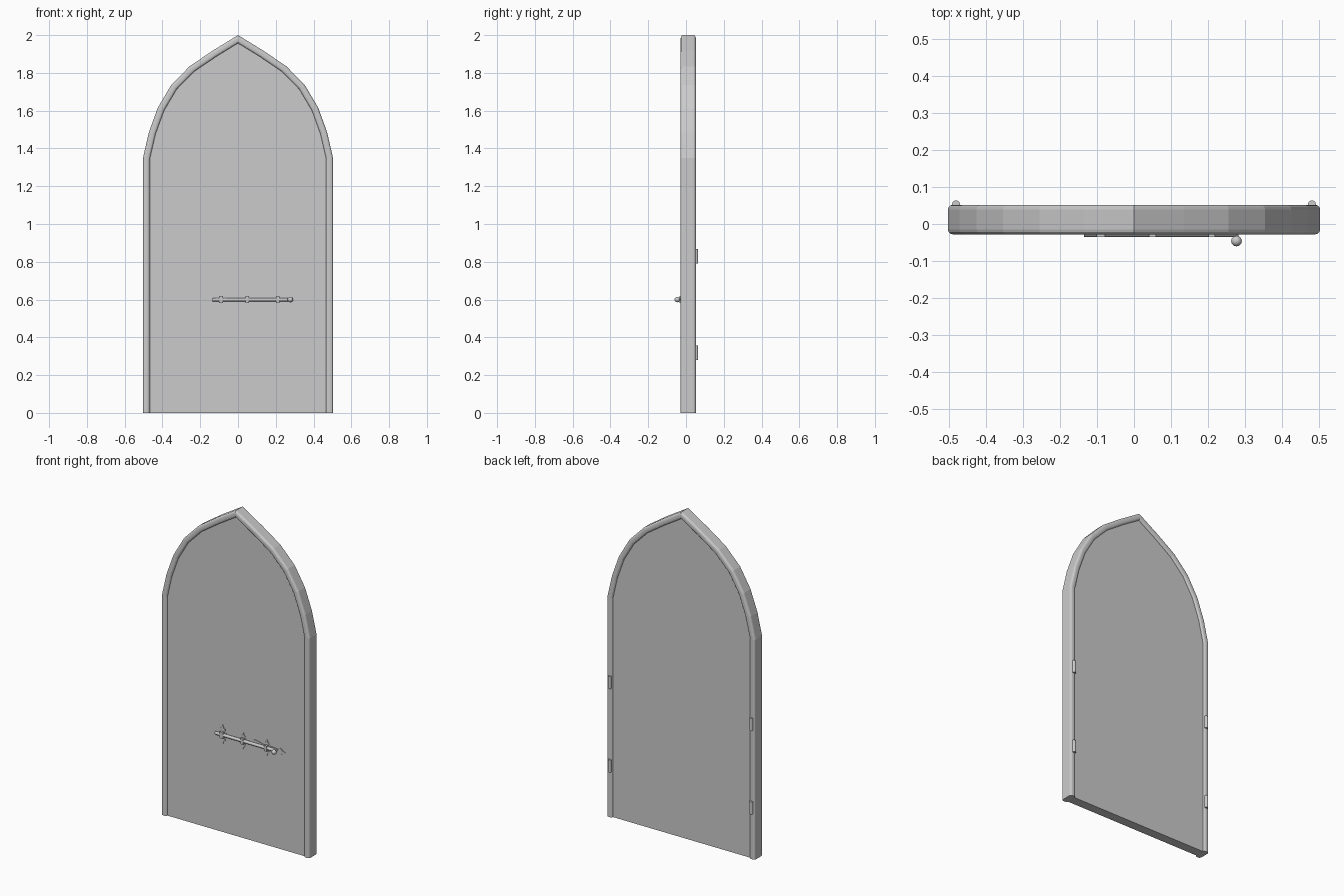
import bpy, bmesh, math
from mathutils import Vector, Matrix

if "Cube" in bpy.data.objects:
    bpy.data.objects.remove(bpy.data.objects["Cube"])

grey = bpy.data.materials.new("plain grey")
grey.diffuse_color = (0.6, 0.6, 0.6, 1)
grey.use_nodes = True
grey.node_tree.nodes["Principled BSDF"].inputs["Base Color"].default_value = grey.diffuse_color


def finish(bm, name, smooth=False):
    bmesh.ops.recalc_face_normals(bm, faces=bm.faces)
    me = bpy.data.meshes.new(name)
    bm.to_mesh(me)
    bm.free()
    me.materials.append(grey)
    ob = bpy.data.objects.new(name, me)
    bpy.context.collection.objects.link(ob)
    if smooth:
        bpy.context.view_layer.objects.active = ob
        ob.select_set(True)
        bpy.ops.object.shade_smooth_by_angle(angle=math.radians(40))
        ob.select_set(False)
    return ob


def prism(name, pts, y0, y1):
    """Extrude an outline in the x-z plane from y0 to y1."""
    bm = bmesh.new()
    face = bm.faces.new([bm.verts.new((x, y0, z)) for x, z in pts])
    ext = bmesh.ops.extrude_face_region(bm, geom=[face])
    vs = [v for v in ext["geom"] if isinstance(v, bmesh.types.BMVert)]
    bmesh.ops.translate(bm, verts=vs, vec=(0, y1 - y0, 0))
    return finish(bm, name)


def rod(name, centre, radius, length, axis, sides=12):
    bm = bmesh.new()
    rot = Vector((0, 0, 1)).rotation_difference(Vector(axis)).to_matrix().to_4x4()
    bmesh.ops.create_cone(bm, cap_ends=True, segments=sides, radius1=radius, radius2=radius,
                          depth=length, matrix=Matrix.Translation(centre) @ rot)
    return finish(bm, name, True)


def box(name, x, y, z):
    return prism(name, [(x[0], z[0]), (x[1], z[0]), (x[1], z[1]), (x[0], z[1])], *y)


# Pointed arch outline, left foot to right foot
half = [(-0.503, 0), (-0.503, 1.35), (-0.472, 1.485), (-0.425, 1.615),
        (-0.354, 1.735), (-0.256, 1.835), (-0.135, 1.917)]
outline = half + [(0, 2.0)] + [(-x, z) for x, z in reversed(half)]


def inset(d):
    """Outline moved inward by d with mitred corners."""
    p = [Vector(q) for q in outline]
    out = []
    for i, q in enumerate(p):
        a = (q - p[i - 1]).normalized() if i else Vector((0, 1))
        b = (p[i + 1] - q).normalized() if i < len(p) - 1 else a
        na, nb = Vector((a.y, -a.x)), Vector((b.y, -b.x))
        m = (na + nb).normalized()
        out.append(q + m * d / m.dot(na))
    return out


# Frame: rounded section swept along the arch
W, Y0, Y1, R = 0.037, -0.028, 0.052, 0.013
section = []
for cx, cy, start in ((R, Y0 + R, 180), (W - R, Y0 + R, 270), (W - R, Y1 - R, 0), (R, Y1 - R, 90)):
    for k in range(4):
        t = math.radians(start + 30 * k)
        section.append((cx + R * math.cos(t), cy + R * math.sin(t)))
bm = bmesh.new()
rails = [[bm.verts.new((q.x, y, q.y)) for q in inset(u)] for u, y in section]
for i, r in enumerate(rails):
    s = rails[(i + 1) % len(rails)]
    for j in range(len(outline) - 1):
        bm.faces.new((r[j], r[j + 1], s[j + 1], s[j]))
for j in (0, -1):
    bm.faces.new([r[j] for r in rails])
finish(bm, "arched_frame")

# Door panel inside the frame
FRONT = -0.017
prism("door_panel", [tuple(q) for q in inset(0.02)], FRONT, 0.041)

# Hinge knuckles on the back
for side in (-1, 1):
    for z in (0.318, 0.83):
        rod("hinge", (side * 0.481, 0.053, z), 0.011, 0.076, (0, 0, 1))

# Sliding bolt with knob
BZ = 0.6
rod("bolt_bar", (0.07, -0.025, BZ), 0.0095, 0.41, (1, 0, 0))
rod("knob_stem", (0.277, -0.033, BZ), 0.006, 0.022, (0, 1, 0), 8)
bm = bmesh.new()
bmesh.ops.create_uvsphere(bm, u_segments=12, v_segments=8, radius=0.0145,
                          matrix=Matrix.Translation((0.277, -0.046, BZ)))
finish(bm, "bolt_knob", True)

# Guides around the bolt
for x, w, h in ((-0.09, 0.011, 0.019), (0.05, 0.009, 0.018), (0.21, 0.009, 0.018)):
    box("bolt_guide", (x - w, x + w), (-0.035, FRONT + 0.001), (BZ - h, BZ + h))

# Leaf shaped ends of the backing plates: (distance along, half width)
leaf = [(0.0, 0.005), (0.3, 0.006), (0.45, 0.017), (0.6, 0.016), (0.68, 0.007), (1.0, 0.0)]


def leaf_plate(name, x, z, direction, length, scale):
    side = [(a * length, w * scale) for a, w in leaf]
    pts = side + [(a, -w) for a, w in reversed(side[:-1])]
    c, s = direction
    prism(name, [(x + a * c - w * s, z + a * s + w * c) for a, w in pts], FRONT - 0.004, FRONT + 0.001)


for x, length, scale in ((-0.09, 0.06, 1.0), (0.05, 0.05, 0.85), (0.21, 0.05, 0.85)):
    for s in (-1, 1):
        leaf_plate("guide_leaf", x, BZ, (0, s), length, scale)
for s in (-1, 1):
    leaf_plate("cross_leaf", -0.09, BZ, (s, 0), 0.04, 0.8)
leaf_plate("end_leaf", 0.27, BZ, (1, 0), 0.065, 1.1)

# Wavy backing plate behind the bolt
wave = [(0.03, 0.012), (0.07, 0.012), (0.10, 0.02), (0.13, 0.026),
        (0.16, 0.02), (0.19, 0.012), (0.24, 0.014), (0.29, 0.008)]
prism("backing_plate", [(x, BZ + w) for x, w in wave] + [(x, BZ - w) for x, w in reversed(wave)],
      FRONT - 0.003, FRONT + 0.001)
